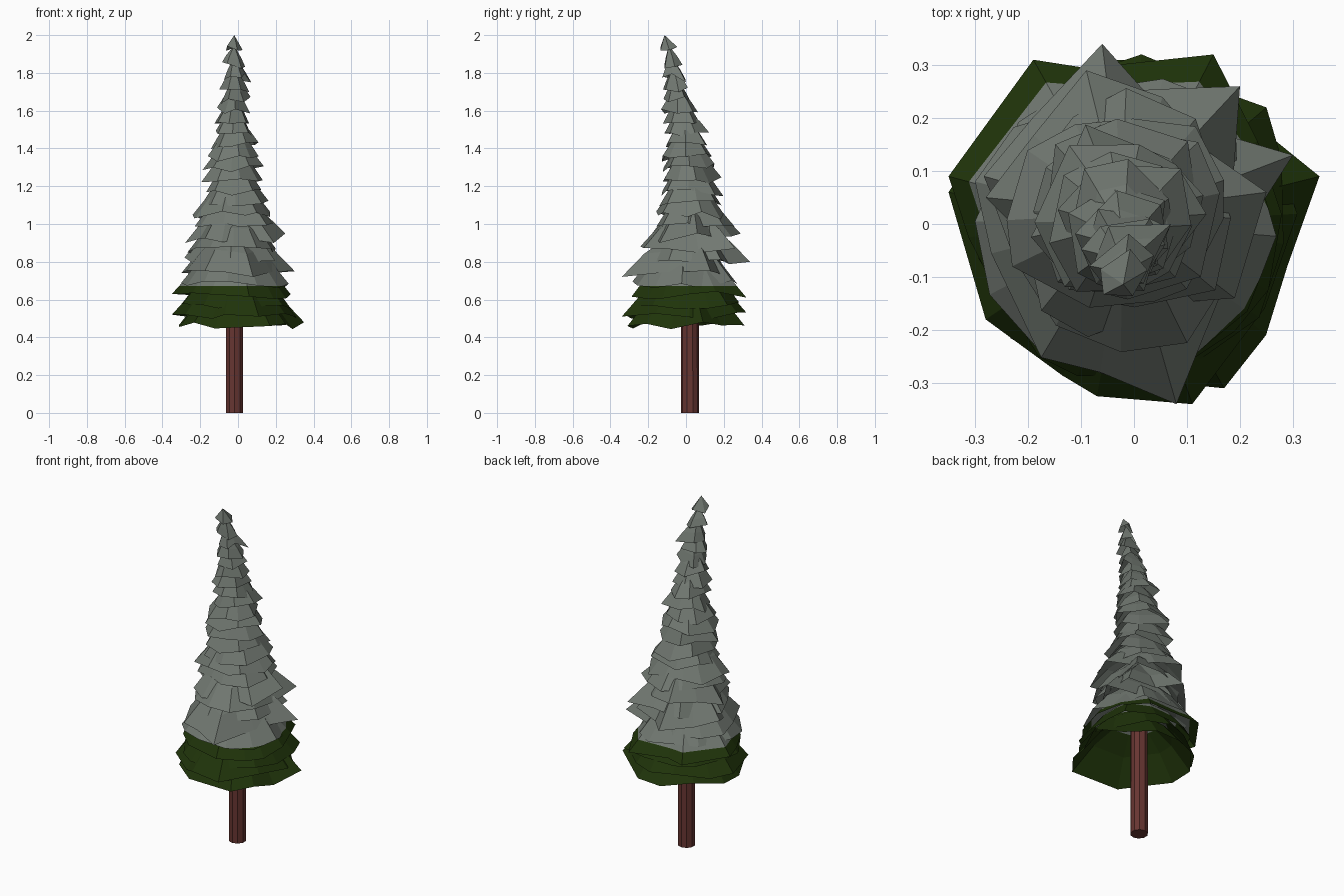
import bpy, bmesh, math, random
from mathutils import Vector

if "Cube" in bpy.data.objects:
    bpy.data.objects.remove(bpy.data.objects["Cube"])

random.seed(11)
SNOW_LINE = 0.672


def material(name, rgb):
    m = bpy.data.materials.new(name)
    m.diffuse_color = (*rgb, 1)
    m.use_nodes = True
    m.node_tree.nodes["Principled BSDF"].inputs["Base Color"].default_value = m.diffuse_color
    return m


snow = material("frosted grey", (0.165, 0.188, 0.165))
green = material("dark pine green", (0.014, 0.034, 0.003))
bark = material("red brown bark", (0.135, 0.036, 0.031))


def finish(bm, name, mats):
    me = bpy.data.meshes.new(name)
    bm.to_mesh(me)
    bm.free()
    for m in mats:
        me.materials.append(m)
    ob = bpy.data.objects.new(name, me)
    bpy.context.collection.objects.link(ob)
    return ob


# Crown outline: height, axis x, axis y, mean radius
OUTLINE = [(0.44, 0.0, 0.0, 0.315), (0.62, -0.01, 0.0, 0.295), (0.75, -0.02, 0.0, 0.26),
           (0.90, -0.02, 0.02, 0.225), (1.0, -0.025, 0.025, 0.205), (1.2, -0.025, 0.015, 0.165),
           (1.4, -0.02, 0.005, 0.13), (1.6, -0.02, -0.03, 0.09), (1.8, -0.02, -0.07, 0.06),
           (1.93, -0.02, -0.095, 0.047), (2.0, -0.02, -0.115, 0.02)]

# Branch tips that stick out of the outline
TIPS = [(0.35, 0.09, 0.48), (0.11, -0.34, 0.51), (-0.05, 0.31, 0.46), (-0.31, -0.05, 0.455),
        (-0.35, 0.06, 0.52), (-0.07, -0.325, 0.52), (-0.35, 0.09, 0.63), (0.15, 0.32, 0.61),
        (-0.19, 0.31, 0.62), (-0.28, -0.18, 0.52), (0.17, -0.31, 0.46), (-0.18, -0.25, 0.57),
        (0.25, 0.22, 0.57),
        (0.30, 0.13, 0.75), (0.08, -0.34, 0.72), (-0.06, 0.34, 0.80), (0.20, 0.26, 0.87),
        (-0.28, 0.05, 0.90), (0.25, 0.06, 0.95), (-0.09, 0.29, 0.95), (0.01, 0.15, 1.32),
        (-0.30, 0.08, 0.74), (0.19, -0.14, 0.90), (-0.23, -0.08, 1.03), (0.07, 0.0, 1.75)]


def outline(z):
    for a, b in zip(OUTLINE, OUTLINE[1:]):
        if z <= b[0]:
            t = (z - a[0]) / (b[0] - a[0])
            return [a[i] + t * (b[i] - a[i]) for i in (1, 2, 3)]
    return OUTLINE[-1][1:]


def add_tier(bm, z, tips):
    """Open, ragged cone of needles with its rim at height z."""
    cx, cy, r = outline(z)
    n = 12 if z < 0.7 else 11 if z < 1.1 else 8 if z < 1.5 else 6 if z < 1.8 else 5
    rough = 0.05 if z < 0.7 else 0.17
    turn = random.uniform(0, math.tau)
    rim = []
    for i in range(n):
        a = turn + math.tau * (i + random.uniform(-0.25, 0.25)) / n
        k = r * (1 + random.uniform(-rough, rough))
        rim.append(Vector((cx + k * math.cos(a), cy + k * math.sin(a),
                           z + random.uniform(-0.022, 0.022))))
    for t in tips:
        i = min(range(n), key=lambda j: (rim[j].xy - Vector(t[:2])).length)
        rim[i] = Vector(t)
    ax, ay, _ = outline(min(z + 0.07, 2))
    apex = Vector((ax, ay, min(z + 0.065 + 0.75 * r, 2.0)))
    shoulder = [apex.lerp(p, 0.66) for p in rim]
    for p in shoulder:
        p.z += 0.10 * r if z < 1.85 else 0
    vr = [bm.verts.new(p) for p in rim]
    vs = [bm.verts.new(p) for p in shoulder]
    top = bm.verts.new(apex)
    for i in range(n):
        j = (i + 1) % n
        bm.faces.new((vr[i], vr[j], vs[j], vs[i]))
        bm.faces.new((vs[i], vs[j], top))


# Crown: stacked tiers, getting smaller upwards
heights = [0.465, 0.515, 0.565, 0.625, 0.68]
while heights[-1] < 1.86:
    heights.append(heights[-1] + 0.061)
heights[-1] = 1.925
bm = bmesh.new()
for z in heights:
    add_tier(bm, z, [t for t in TIPS if min(heights, key=lambda h: abs(h - t[2])) == z])

# Cut at the snow line, then colour by height
bmesh.ops.triangulate(bm, faces=bm.faces[:])
bmesh.ops.bisect_plane(bm, geom=bm.verts[:] + bm.edges[:] + bm.faces[:],
                       plane_co=(0, 0, SNOW_LINE), plane_no=(0, 0, 1))
for f in bm.faces:
    f.material_index = 1 if f.calc_center_median().z > SNOW_LINE else 0
finish(bm, "crown", [green, snow])

# Trunk
bm = bmesh.new()
bmesh.ops.create_cone(bm, cap_ends=True, segments=10, radius1=0.048, radius2=0.047, depth=0.7)
bmesh.ops.translate(bm, verts=bm.verts[:], vec=(-0.018, 0.021, 0.35))
finish(bm, "trunk", [bark])
